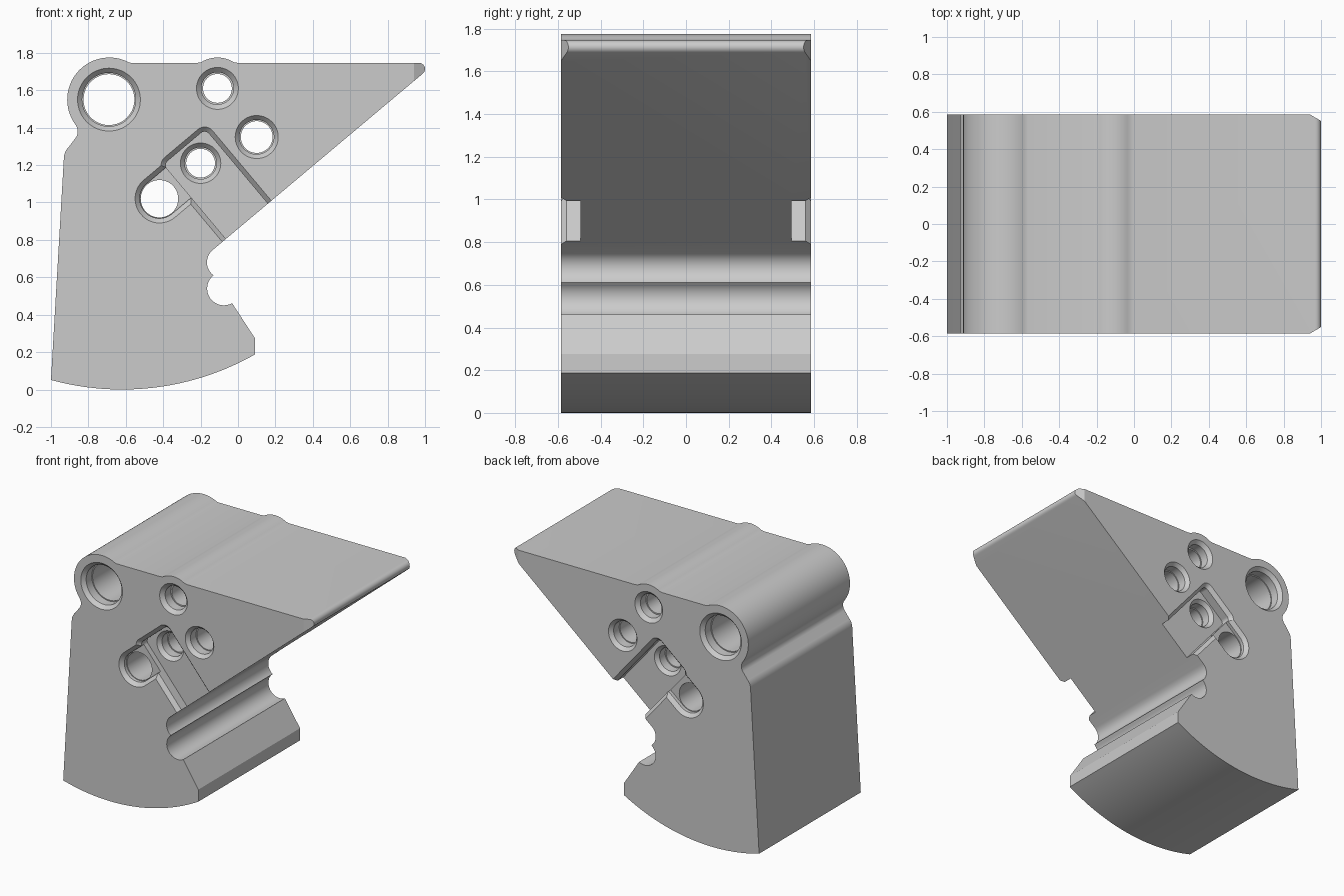
import bpy, bmesh
from math import cos, sin, radians

if "Cube" in bpy.data.objects:
    bpy.data.objects.remove(bpy.data.objects["Cube"])

HALF = 0.586      # half thickness along y
FLOOR = 0.495     # |y| of the pocket floor and counterbore shoulders
LIP = 0.56        # |y| where edge chamfers end


def arc(cx, cz, r, a0, a1, n=16):
    """Points (x, z) on an arc, angles in degrees."""
    return [(cx + r * cos(radians(a0 + (a1 - a0) * i / n)),
             cz + r * sin(radians(a0 + (a1 - a0) * i / n))) for i in range(n + 1)]


def circle(cx, cz, r, n=64):
    return arc(cx, cz, r, 0, 360, n)[:-1]


def loft(name, sections):
    """Closed solid through (loop, y) sections with equal point counts."""
    bm = bmesh.new()
    rings = [[bm.verts.new((x, y, z)) for x, z in loop] for loop, y in sections]
    n = len(rings[0])
    for a, b in zip(rings, rings[1:]):
        for i in range(n):
            j = (i + 1) % n
            bm.faces.new((a[i], a[j], b[j], b[i]))
    bm.faces.new(rings[0])
    bm.faces.new(rings[-1])
    bmesh.ops.recalc_face_normals(bm, faces=bm.faces)
    me = bpy.data.meshes.new(name)
    bm.to_mesh(me)
    bm.free()
    ob = bpy.data.objects.new(name, me)
    bpy.context.collection.objects.link(ob)
    return ob


def cut(name, sections):
    """Subtract a lofted solid from the body."""
    tool = loft(name, sections)
    tool.hide_render = True
    mod = body.modifiers.new(name, 'BOOLEAN')
    mod.operation, mod.solver, mod.object = 'DIFFERENCE', 'EXACT', tool
    bpy.context.view_layer.objects.active = body
    bpy.ops.object.modifier_apply(modifier=mod.name)
    bpy.data.objects.remove(tool)


def cut_both(name, sections):
    """Subtract on the front and, mirrored, on the back."""
    for s in (-1, 1):
        cut(name, [(loop, s * y) for loop, y in sections])


def slanted(u0, u1, v0, v1, r, off):
    """Rounded rectangle in axes along / perpendicular to the sloped face."""
    u0, u1, v1, r = u0 - off, u1 + off, v1 + off, r + off
    v0 -= off
    pts = []
    for cu, cv, a in ((u1 - r, v1 - r, 0), (u0 + r, v1 - r, 90),
                      (u0 + r, v0 + r, 180), (u1 - r, v0 + r, 270)):
        pts += arc(cu, cv, r, a, a + 90, 12)
    c, s = cos(radians(40)), sin(radians(40))
    return [(-0.064 + u * c - v * s, 0.805 + u * s + v * c) for u, v in pts]


# Body: side outline extruded across y
outline = (arc(-0.62, 1.44, 1.44, 254.7, 299.6, 32)      # curved base
           + [(0.09, 0.275)]
           + arc(-0.075, 0.54, 0.09, 299, 131)           # two scallops
           + arc(-0.08, 0.68, 0.086, 233, 130)
           + arc(0.968, 1.714, 0.032, -50, 90, 12)       # rounded tip
           + [(0.0, 1.746)]
           + arc(-0.11, 1.61, 0.165, 58, 122, 12)        # small top bump
           + [(-0.22, 1.746), (-0.567, 1.746)]
           + arc(-0.688, 1.55, 0.225, 62, 215, 40)       # big rounded boss
           + arc(-0.917, 1.38, 0.06, 38, -44)            # neck below the boss
           + arc(-0.845, 1.235, 0.086, 135, 177, 10))
body = loft("body", [(outline, -HALF), (outline, HALF)])

# Slot around the lowest hole, then the deeper pocket open at the slope
slot = (-0.239, 0.17, 0.289, 0.499, 0.104)
cut_both("slot_cutter", [(slanted(*slot, 0.025), 0.65), (slanted(*slot, 0.025), HALF),
                         (slanted(*slot, 0), LIP), (slanted(*slot, 0), 0.535)])
pocket = (0, 0.292, -0.12, 0.52, 0.03)
cut_both("pocket_cutter", [(slanted(*pocket, 0.025), 0.65), (slanted(*pocket, 0.025), HALF),
                           (slanted(*pocket, 0), LIP), (slanted(*pocket, 0), FLOOR)])

# Chamfered, counterbored through holes: x, z, rim, counterbore, bore, start |y|
for x, z, rim, mid, bore, top in ((-0.69, 1.55, 0.168, 0.143, 0.136, HALF),
                                  (-0.11, 1.61, 0.112, 0.086, 0.077, HALF),
                                  (0.10, 1.35, 0.115, 0.092, 0.085, HALF),
                                  (-0.20, 1.21, 0.108, 0.085, 0.077, FLOOR)):
    half = [(rim, 0.65), (rim, top), (mid, top - 0.026), (mid, top - 0.09), (bore, top - 0.09)]
    radii = [(r, -y) for r, y in half] + half[::-1]
    cut("hole_cutter", [(circle(x, z, r), y) for r, y in radii])
cut("hole_cutter", [(circle(-0.42, 1.02, 0.1), y) for y in (-0.65, 0.65)])


# Bevelled corners at the pointed tip
def block(x):
    return [(x, 1.5), (1.2, 1.5), (1.2, 1.9), (x, 1.9)]


cut_both("tip_cutter", [(block(0.88), 0.621), (block(1.06), 0.516)])

# Smooth curves, sharp edges
bpy.ops.object.select_all(action='DESELECT')
body.select_set(True)
bpy.context.view_layer.objects.active = body
bpy.ops.object.shade_smooth_by_angle(angle=radians(25))
